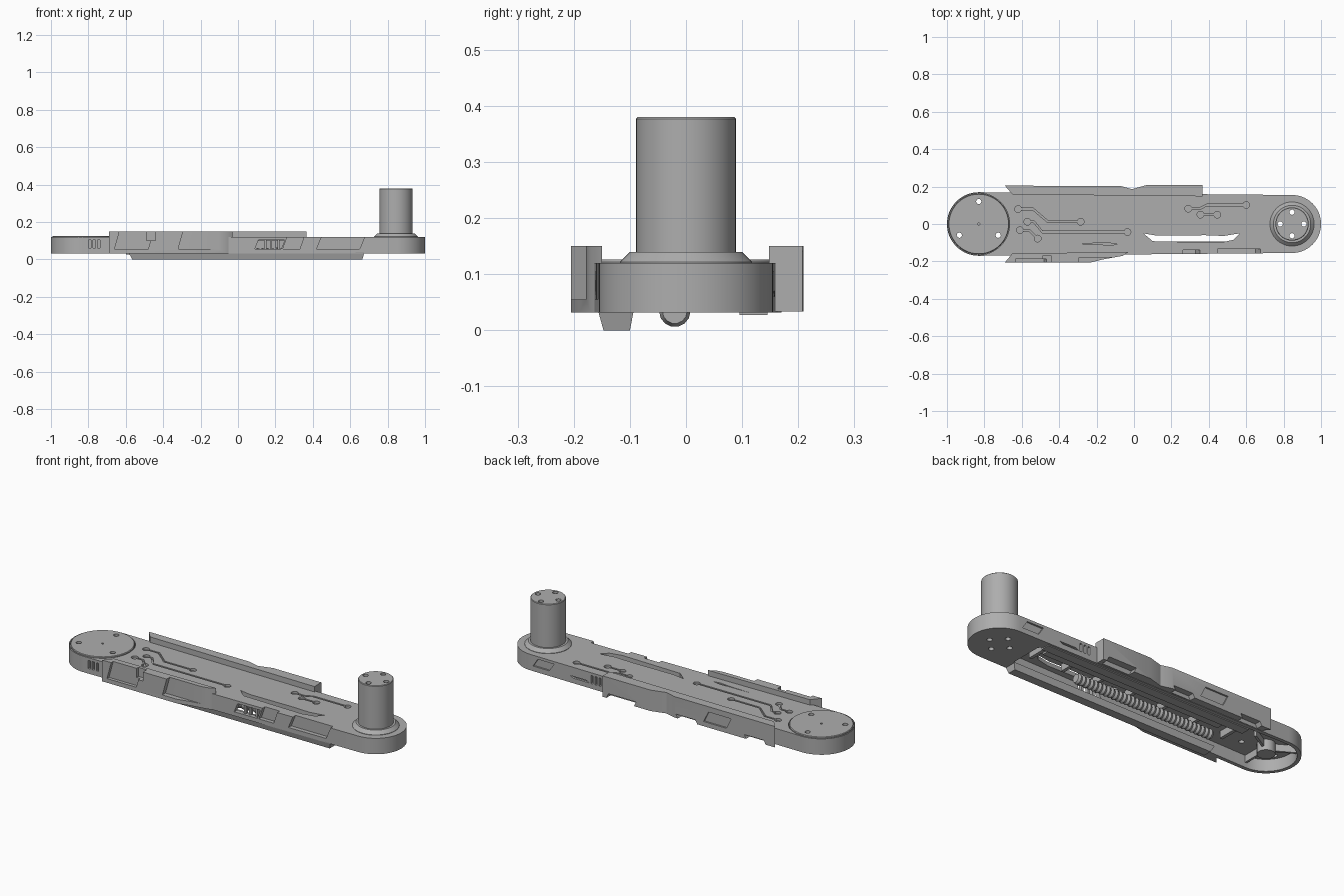
import bpy, bmesh, math
from mathutils import Vector

if "Cube" in bpy.data.objects:
    bpy.data.objects.remove(bpy.data.objects["Cube"])

grey = bpy.data.materials.new("metal grey")
grey.diffuse_color = (0.42, 0.42, 0.42, 1)
grey.use_nodes = True
grey.node_tree.nodes["Principled BSDF"].inputs["Base Color"].default_value = grey.diffuse_color
LX, RX = -0.83, 0.845      # centres of the two rounded ends


def finish(name, bm):
    bmesh.ops.recalc_face_normals(bm, faces=bm.faces)
    me = bpy.data.meshes.new(name)
    bm.to_mesh(me)
    bm.free()
    ob = bpy.data.objects.new(name, me)
    bpy.context.collection.objects.link(ob)
    me.materials.append(grey)
    return ob


def add_prism(bm, pts, a, b, axis='z'):
    """Outline in xy pushed along z, or outline in xz pushed along y."""
    place = (lambda p, t: (p[0], p[1], t)) if axis == 'z' else (lambda p, t: (p[0], t, p[1]))
    f = bm.faces.new([bm.verts.new(place(p, a)) for p in pts])
    top = bmesh.ops.extrude_face_region(bm, geom=[f])
    move = Vector(place((0, 0), b - a))
    bmesh.ops.translate(bm, vec=move, verts=[v for v in top['geom'] if isinstance(v, bmesh.types.BMVert)])


def prisms(name, items):
    bm = bmesh.new()
    for it in items:
        add_prism(bm, *it)
    return finish(name, bm)


def arc(cx, cy, r, a0=0, a1=360, n=20):
    full = a1 - a0 == 360
    return [(cx + r * math.cos(math.radians(a0 + (a1 - a0) * i / n)),
             cy + r * math.sin(math.radians(a0 + (a1 - a0) * i / n))) for i in range(n if full else n + 1)]


def rect(x0, x1, y0, y1):
    return [(x0, y0), (x1, y0), (x1, y1), (x0, y1)]


def slant(x0, x1, z0, z1, s=0.04):
    return [(x0 - s, z0), (x1 - s, z0), (x1, z1), (x0, z1)]


def lathe(name, profile, cx, cy, n=48):
    bm = bmesh.new()
    rings = [[bm.verts.new((x, y, z)) for x, y in arc(cx, cy, r, n=n)] for r, z in profile]
    for lo, hi in zip(rings, rings[1:]):
        for i in range(n):
            bm.faces.new((lo[i], lo[(i + 1) % n], hi[(i + 1) % n], hi[i]))
    bm.faces.new(rings[0])
    bm.faces.new(rings[-1])
    return finish(name, bm)


def cut(ob, items):
    """Subtract prisms from a part, one cutter at a time."""
    for it in items:
        tool = prisms("cutter", [it])
        m = ob.modifiers.new("cut", 'BOOLEAN')
        m.object, m.operation, m.solver = tool, 'DIFFERENCE', 'EXACT'
        bpy.context.view_layer.objects.active = ob
        bpy.ops.object.modifier_apply(modifier=m.name)
        bpy.data.objects.remove(tool)


def trace(path, w=0.005):
    """Outline of a thin line following a path from left to right."""
    P = [Vector(p) for p in path]
    up, down = [], []
    for i, p in enumerate(P):
        d = (P[min(i + 1, len(P) - 1)] - P[max(i - 1, 0)]).normalized()
        nrm = Vector((-d.y, d.x)) * w
        up.append(tuple(p + nrm))
        down.append(tuple(p - nrm))
    return up + down[::-1]


# Long rounded arm, hollow from below
body = prisms("arm_body", [(arc(LX, 0, 0.17, 90, 270, 32) + arc(RX, 0, 0.155, -90, 90, 32), 0.032, 0.12)])
cut(body, [(arc(LX, 0, 0.15, 90, 270, 28) + [(0.64, -0.128), (0.68, -0.09), (0.68, 0.09), (0.64, 0.128)], -0.1, 0.098)])
cut(body, [(arc(LX, 0, 0.165, n=48), 0.108, 0.2)])

# Long window and slit in the top plate
cut(body, [
    ([(0.05, -0.05), (0.10, -0.092), (0.46, -0.1), (0.53, -0.085), (0.565, -0.05),
      (0.48, -0.064), (0.38, -0.06), (0.12, -0.062)], 0.08, 0.2),
    ([(-0.33, -0.104), (-0.13, -0.102), (-0.09, -0.108), (-0.13, -0.115), (-0.19, -0.108)], 0.08, 0.2)])

# Engraved circuit lines with round ends
lines = [
    [(-0.62, 0.08), (-0.54, 0.08), (-0.46, 0.012), (-0.285, 0.012)],
    [(-0.61, -0.033), (-0.56, -0.033), (-0.515, -0.078)],
    [(-0.57, 0.012), (-0.535, 0.012), (-0.49, -0.043), (-0.035, -0.043)],
    [(0.29, 0.082), (0.35, 0.082), (0.39, 0.102), (0.6, 0.102)],
    [(0.355, 0.05), (0.445, 0.05)]]
for path in lines:
    cut(body, [(trace(path), 0.108, 0.2)] +
        [(arc(*p, 0.018, n=16), 0.108, 0.2) for p in (path[0], path[-1])])

# Recesses in the front and back walls
cut(body, [
    (slant(0.11, 0.25, 0.055, 0.105, 0.02), -0.2, -0.1, 'y'),
    (slant(0.29, 0.38, 0.055, 0.2, 0.05), -0.2, -0.138, 'y'),
    (slant(0.48, 0.71, 0.055, 0.2, 0.06), -0.2, -0.134, 'y'),
    (slant(0.70, 0.80, 0.06, 0.105, -0.03), 0.146, 0.2, 'y'),
    (slant(0.50, 0.60, 0.06, 0.07, 0.02), 0.146, 0.2, 'y')])
vents = [(rect(x, x + 0.013, 0.06, 0.105)) for x in (-0.8, -0.775, -0.75)]
cut(body, [(v, -0.2, -0.155, 'y') for v in vents])
cut(body, [(rect(x, x + 0.012, 0.06, 0.105), 0.145, 0.2, 'y') for x in (0.41, 0.435, 0.46)])

# Bars inside the front window
prisms("window_bars", [(rect(x, x + 0.012, -0.148, -0.128), 0.05, 0.108) for x in (0.14, 0.17, 0.21)])

# Round cap on the left end
cap = lathe("pivot_cap", [(0.162, 0.1), (0.162, 0.122), (0.159, 0.126)], LX, 0)
pins = [(LX + 0.12 * math.cos(a), 0.12 * math.sin(a)) for a in (math.radians(d) for d in (90, 210, 330))]
for ob in (cap, body):
    cut(ob, [(arc(*p, 0.014, n=16), -0.1, 0.3) for p in pins])
cut(cap, [(arc(LX, 0, 0.006, n=12), 0.115, 0.3)])

# Post with collar on the right end
post = lathe("post", [(0.089, 0.06), (0.089, 0.377), (0.086, 0.38)], RX, 0)
collar = lathe("post_collar", [(0.118, 0.1), (0.118, 0.122), (0.1, 0.14), (0.085, 0.14)], RX, 0)
bolts = [(RX + 0.063 * math.cos(math.pi / 2 * i), 0.063 * math.sin(math.pi / 2 * i)) for i in range(4)]
for ob in (post, collar, body):
    cut(ob, [(arc(*p, 0.014, n=16), -0.1, 0.5) for p in bolts])

# Front side armour with leaning recesses
front = prisms("front_armour", [([(-0.69, -0.205), (-0.23, -0.205), (-0.17, -0.19), (-0.06, -0.17),
                                  (-0.03, -0.15), (-0.65, -0.157)], 0.032, 0.15)])
cut(front, [(slant(-0.62, -0.44, 0.055, 0.2), -0.3, -0.187, 'y'),
            (slant(-0.28, -0.06, 0.055, 0.2), -0.3, -0.178, 'y'),
            (rect(-0.49, -0.44, -0.3, -0.172), 0.1, 0.2)])

# Back side armour with a shallow waist
back = prisms("back_armour", [([(-0.69, 0.205), (-0.07, 0.203), (-0.01, 0.186), (0.07, 0.209),
                                (0.365, 0.208), (0.365, 0.148), (-0.65, 0.158)], 0.034, 0.15)])
cut(back, [(slant(-0.42, -0.28, 0.06, 0.12, -0.03), 0.195, 0.3, 'y'),
           (slant(0.16, 0.33, 0.0, 0.06, -0.03), 0.17, 0.3, 'y'),
           (slant(-0.62, -0.5, 0.0, 0.055, 0.03), 0.17, 0.3, 'y'),
           (slant(-0.2, -0.08, 0.0, 0.055, 0.03), 0.17, 0.3, 'y')])

# Tapered rail under the front edge
bm = bmesh.new()
ends = []
for x0, x1 in ((-0.585, -0.565), (0.675, 0.665)):
    ends.append([bm.verts.new(c) for c in ((x0, -0.157, 0.036), (x0, -0.093, 0.036),
                                            (x1, -0.1, 0.0), (x1, -0.147, 0.0))])
for i in range(4):
    bm.faces.new((ends[0][i], ends[0][(i + 1) % 4], ends[1][(i + 1) % 4], ends[1][i]))
for e in ends:
    bm.faces.new(e)
finish("under_rail", bm)

# Ribbed hose under the arm
bm = bmesh.new()
steps, n = 66, 14
rings = []
for k in range(steps + 1):
    x = -0.5 + 0.85 * k / steps
    r = 0.028 if k % 2 else 0.022
    rings.append([bm.verts.new((x, y, z)) for y, z in arc(-0.02, 0.034, r, n=n)])
for p, q in zip(rings, rings[1:]):
    for i in range(n):
        bm.faces.new((p[i], p[(i + 1) % n], q[(i + 1) % n], q[i]))
bm.faces.new(rings[0])
bm.faces.new(rings[-1])
finish("ribbed_hose", bm)

# Rails, cross ribs and hubs in the hollow underside
prisms("inner_rails", [(rect(-0.6, 0.66, 0.095, 0.145), 0.027, 0.06),
                       (rect(-0.5, 0.6, 0.03, 0.07), 0.05, 0.1)])
prisms("inner_ribs", [(rect(x, x + 0.018, -0.05, 0.1), 0.06, 0.1) for x in (-0.6, -0.4, -0.2, 0.0, 0.2, 0.4, 0.6)])
prisms("pivot_hub", [(arc(LX, 0, 0.045, n=24), 0.04, 0.1)])
prisms("pivot_spokes", [([(LX + r * math.cos(a + s), r * math.sin(a + s))
                          for r, s in ((0.04, -0.15), (0.15, -0.04), (0.15, 0.04), (0.04, 0.15))], 0.06, 0.1)
                        for a in (math.pi / 6 + math.pi / 3 * i for i in range(6)) if abs(math.sin(a) - 1) > 0.1
                        and abs(math.sin(a) + 0.5) > 0.1])

# Smooth the round surfaces, keep hard edges
for ob in bpy.context.scene.objects:
    ob.select_set(True)
    bpy.context.view_layer.objects.active = ob
bpy.ops.object.shade_smooth_by_angle(angle=math.radians(30))
